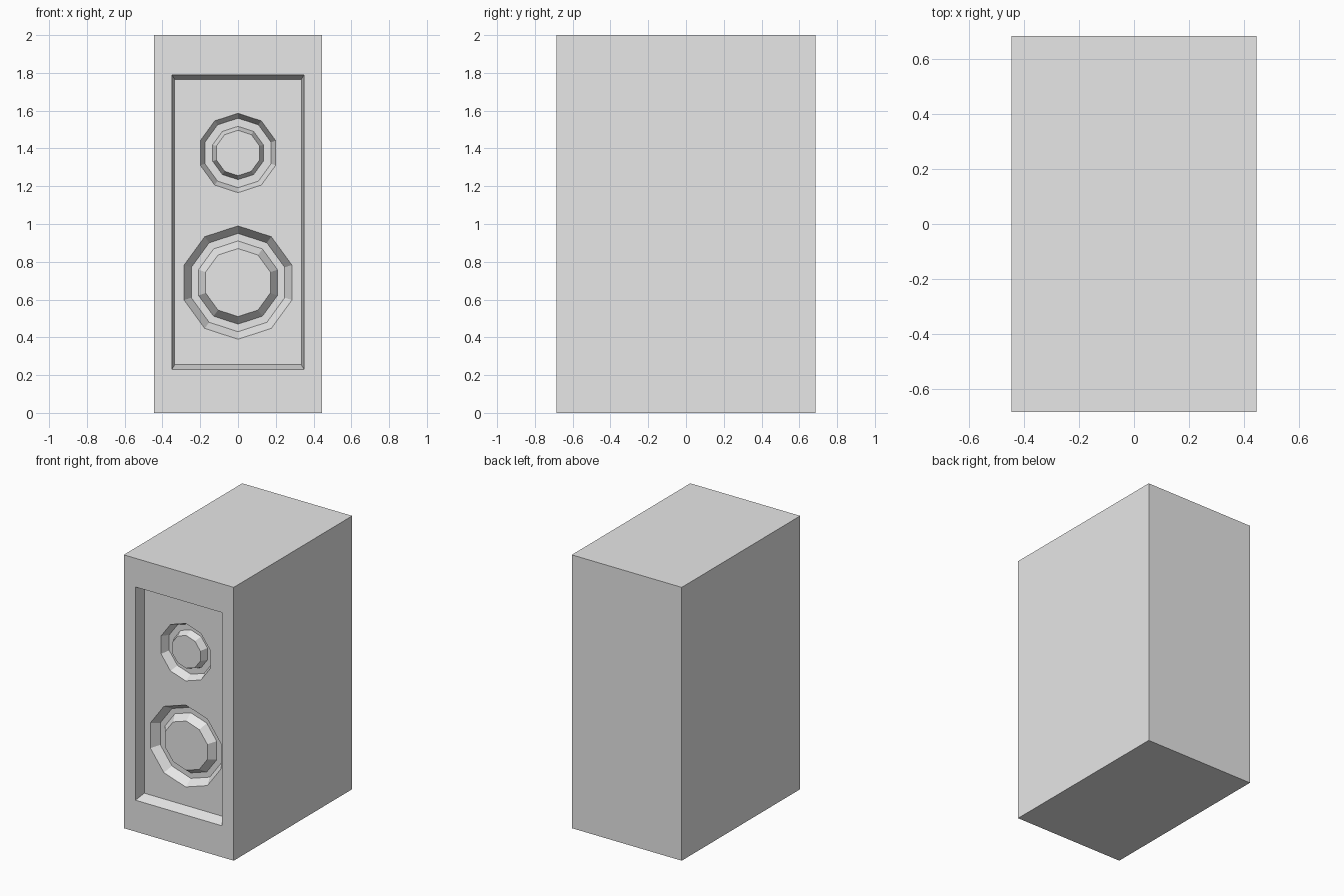
import bpy
import bmesh
from math import cos, sin, tau
from mathutils import Vector

cube = bpy.data.objects.get("Cube")
if cube:
    bpy.data.objects.remove(cube, do_unlink=True)

# One plain grey for the whole model
grey = bpy.data.materials.new("plain grey")
grey.use_nodes = True
grey.diffuse_color = (0.8, 0.8, 0.8, 1)
grey.node_tree.nodes["Principled BSDF"].inputs["Base Color"].default_value = grey.diffuse_color

HALF_W, HALF_D, HEIGHT = 0.445, 0.685, 2.0
PANEL_Y = -HALF_D + 0.08
FLOOR_Y = PANEL_Y + 0.06
CONE_Y = PANEL_Y + 0.006
SIDES = 10


def rectangle(bm, half_w, bottom, top, y):
    """Counter-clockwise loop as seen from the front."""
    corners = [(-half_w, bottom), (half_w, bottom), (half_w, top), (-half_w, top)]
    return [bm.verts.new((x, y, z)) for x, z in corners]


def polygon(bm, radius, centre_z, y):
    """Counter-clockwise polygon with a corner at the top."""
    angles = [tau * (i / SIDES + 0.25) for i in range(SIDES)]
    return [bm.verts.new((radius * cos(a), y, centre_z + radius * sin(a))) for a in angles]


def bridge(bm, loops):
    """Join each loop to the next one, outermost first."""
    for outer, inner in zip(loops, loops[1:]):
        for i in range(len(outer)):
            j = (i + 1) % len(outer)
            bm.faces.new((outer[i], outer[j], inner[j], inner[i]))


def loop_edges(bm, loop):
    pairs = zip(loop, loop[1:] + loop[:1])
    return [bm.edges.get(p) or bm.edges.new(p) for p in pairs]


def finish(bm, name):
    mesh = bpy.data.meshes.new(name)
    bm.to_mesh(mesh)
    bm.free()
    mesh.materials.append(grey)
    obj = bpy.data.objects.new(name, mesh)
    bpy.context.scene.collection.objects.link(obj)


# Name, centre height, radii from the rim of the well to the raised centre
drivers = [
    ("woofer", 0.69, (0.30, 0.26, 0.22, 0.18)),
    ("tweeter", 1.376, (0.21, 0.184, 0.141, 0.12)),
]

# Cabinet: box, front frame and sloped step down to the recessed panel
bm = bmesh.new()
back = rectangle(bm, HALF_W, 0, HEIGHT, HALF_D)
front = rectangle(bm, HALF_W, 0, HEIGHT, -HALF_D)
frame = rectangle(bm, 0.35, 0.23, 1.79, -HALF_D)
panel = rectangle(bm, 0.335, 0.255, 1.765, PANEL_Y)
bridge(bm, [back, front, frame, panel])
bm.faces.new(back[::-1])

# Recessed panel, with an opening for each driver
edges = loop_edges(bm, panel)
for _, centre_z, radii in drivers:
    edges += loop_edges(bm, polygon(bm, radii[0], centre_z, PANEL_Y))
toward_front = Vector((0, -1, 0))
filled = bmesh.ops.triangle_fill(bm, use_beauty=True, edges=edges, normal=toward_front)
for face in filled["geom"]:
    if isinstance(face, bmesh.types.BMFace):
        face.normal_update()
        if face.normal.dot(toward_front) < 0:
            face.normal_flip()
finish(bm, "cabinet")

# Drivers: sloped well, flat ring and raised centre
for name, centre_z, radii in drivers:
    bm = bmesh.new()
    depths = (PANEL_Y, FLOOR_Y, FLOOR_Y, CONE_Y)
    loops = [polygon(bm, r, centre_z, y) for r, y in zip(radii, depths)]
    bridge(bm, loops)
    bm.faces.new(loops[-1])
    finish(bm, name)
